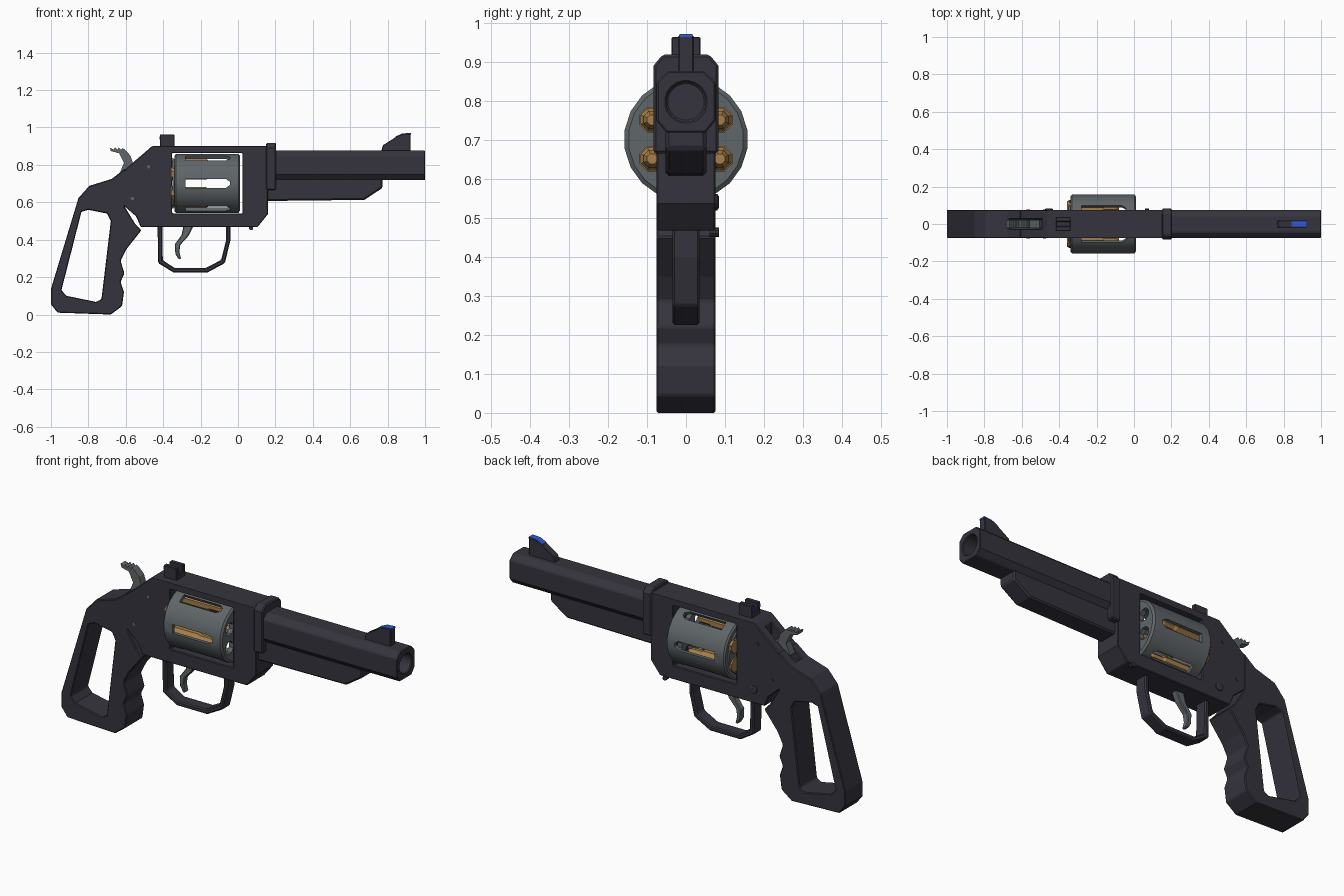
import bpy, bmesh, math
from mathutils import Matrix, Vector


def material(name, rgb):
    m = bpy.data.materials.new(name)
    m.diffuse_color = (*rgb, 1)
    return m


DARK = material("dark gunmetal", (0.036, 0.034, 0.048))
STEEL = material("grey steel", (0.115, 0.132, 0.14))
BRASS = material("brass", (0.38, 0.21, 0.065))
BLUE = material("blue sight paint", (0.03, 0.10, 0.65))


def finish(name, bm, mat, bevel=0.0):
    bmesh.ops.recalc_face_normals(bm, faces=bm.faces[:])
    me = bpy.data.meshes.new(name)
    bm.to_mesh(me)
    bm.free()
    if mat:
        me.materials.append(mat)
    ob = bpy.data.objects.new(name, me)
    bpy.context.collection.objects.link(ob)
    if bevel:
        add_bevel(ob, bevel)
    return ob


def add_bevel(ob, width):
    mod = ob.modifiers.new("edge_bevel", 'BEVEL')
    mod.width = width
    mod.segments = 1
    mod.limit_method = 'ANGLE'
    mod.angle_limit = math.radians(40)


def prism(name, pts, lo, hi, mat, bevel=0.0, axis='Y'):
    """Extrude a flat outline along Y (points x,z) or X (points y,z)."""
    bm = bmesh.new()
    place = (lambda p, d: (p[0], d, p[1])) if axis == 'Y' else (lambda p, d: (d, p[0], p[1]))
    a = [bm.verts.new(place(p, lo)) for p in pts]
    b = [bm.verts.new(place(p, hi)) for p in pts]
    bm.faces.new(a)
    bm.faces.new(b[::-1])
    for i in range(len(pts)):
        j = (i + 1) % len(pts)
        bm.faces.new((a[i], a[j], b[j], b[i]))
    return finish(name, bm, mat, bevel)


def lathe(name, profile, sides, mat, centre, axis='X', loop=False):
    """Spin a (position, radius) profile about an X or Y axis."""
    bm = bmesh.new()
    rings = []
    for d, r in profile:
        ring = []
        for k in range(sides):
            t = 2 * math.pi * (k + 0.5) / sides
            u, v = r * math.cos(t), r * math.sin(t)
            off = Vector((d, u, v)) if axis == 'X' else Vector((u, d, v))
            ring.append(bm.verts.new(Vector(centre) + off))
        rings.append(ring)
    count = len(rings)
    for n in range(count if loop else count - 1):
        a, b = rings[n], rings[(n + 1) % count]
        for k in range(sides):
            j = (k + 1) % sides
            bm.faces.new((a[k], a[j], b[j], b[k]))
    if not loop:
        bm.faces.new(rings[0])
        bm.faces.new(rings[-1])
    return finish(name, bm, mat)


def cut(ob, cutter):
    mod = ob.modifiers.new("cut", 'BOOLEAN')
    mod.operation = 'DIFFERENCE'
    mod.solver = 'EXACT'
    mod.object = cutter
    bpy.context.view_layer.update()
    dg = bpy.context.evaluated_depsgraph_get()
    me = bpy.data.meshes.new_from_object(ob.evaluated_get(dg))
    ob.modifiers.remove(mod)
    ob.data = me
    bpy.data.objects.remove(cutter)


def box(x0, x1, z0, z1):
    return [(x0, z0), (x1, z0), (x1, z1), (x0, z1)]


def smooth(ob, deg=30):
    ob.data.shade_smooth()
    ob.data.set_sharp_from_angle(angle=math.radians(deg))


# Frame with cylinder window
frame = prism("frame", [(-0.46, 0.9), (0.16, 0.9), (0.16, 0.537), (0.104, 0.467), (-0.52, 0.467),
                        (-0.545, 0.525), (-0.61, 0.582), (-0.66, 0.61), (-0.66, 0.725), (-0.605, 0.775)],
              -0.075, 0.075, DARK)
cut(frame, prism("window_cutter", box(-0.352, 0.024, 0.541, 0.864), -0.2, 0.2, None))

# Skeleton grip with finger grooves
grip = prism("grip", [(-0.605, 0.78), (-0.675, 0.725), (-0.795, 0.688), (-0.853, 0.623), (-1, 0.137),
                      (-1, 0.055), (-0.965, 0.01), (-0.68, 0), (-0.62, 0.045), (-0.61, 0.12),
                      (-0.628, 0.174), (-0.607, 0.22), (-0.628, 0.287), (-0.596, 0.35),
                      (-0.517, 0.45), (-0.55, 0.485), (-0.605, 0.575)], -0.076, 0.076, DARK)
cut(grip, prism("grip_cutter", [(-0.837, 0.549), (-0.8, 0.56), (-0.70, 0.54), (-0.68, 0.5),
                                (-0.73, 0.083), (-0.757, 0.067), (-0.917, 0.1), (-0.944, 0.13)],
                -0.2, 0.2, None))

# Hammer slot through the back of frame and grip
for part in (frame, grip):
    cut(part, prism("slot_cutter", [(-0.49, 0.95), (-0.49, 0.8), (-0.58, 0.71), (-0.66, 0.71), (-0.72, 0.82)],
                    -0.026, 0.026, None))
add_bevel(frame, 0.006)
add_bevel(grip, 0.012)

# Collar between frame and barrel
prism("collar", [(-0.083, 0.665), (0.083, 0.665), (0.083, 0.89), (0.06, 0.918), (-0.06, 0.918), (-0.083, 0.89)],
      0.15, 0.203, DARK, 0.006, 'X')

# Barrel with bore
barrel = prism("barrel", [(-0.05, 0.718), (0.05, 0.718), (0.075, 0.748), (0.075, 0.848), (0.045, 0.876),
                          (-0.045, 0.876), (-0.075, 0.848), (-0.075, 0.748)], 0.155, 1.0, DARK, 0, 'X')
cut(barrel, lathe("bore_cutter", [(0.6, 0.051), (1.1, 0.051)], 20, None, (0, 0, 0.797)))
add_bevel(barrel, 0.004)
prism("barrel_underlug", [(0.15, 0.607), (0.676, 0.613), (0.773, 0.677), (0.773, 0.73), (0.15, 0.73)],
      -0.052, 0.052, DARK, 0.008)

# Front sight with painted ramp
prism("front_sight", [(0.765, 0.87), (0.775, 0.905), (0.853, 0.955), (0.88, 0.965), (0.922, 0.967), (0.922, 0.87)],
      -0.02, 0.02, DARK, 0.003)
prism("front_sight_paint", [(0.843, 0.946), (0.843, 0.952), (0.878, 0.968), (0.925, 0.971), (0.925, 0.963),
                            (0.88, 0.961)], -0.017, 0.017, BLUE)

# Notched rear sight with two painted marks
prism("rear_sight", [(-0.037, 0.89), (0.037, 0.89), (0.037, 0.963), (0.013, 0.963), (0.013, 0.925),
                     (-0.013, 0.925), (-0.013, 0.963), (-0.037, 0.963)], -0.418, -0.34, DARK, 0.003, 'X')
for s in (-1, 1):
    prism("rear_sight_paint", [(s * 0.018, 0.935), (s * 0.032, 0.935), (s * 0.032, 0.953), (s * 0.018, 0.953)],
          -0.421, -0.416, BLUE, 0, 'X')

# Hammer with serrated spur
prism("hammer", [(-0.685, 0.892), (-0.68, 0.874), (-0.635, 0.862), (-0.61, 0.81), (-0.635, 0.75), (-0.58, 0.70),
                 (-0.49, 0.78), (-0.56, 0.805), (-0.575, 0.85), (-0.605, 0.882), (-0.617, 0.89), (-0.625, 0.88),
                 (-0.637, 0.893), (-0.645, 0.882), (-0.657, 0.893), (-0.665, 0.882)], -0.021, 0.021, STEEL)

# Trigger guard and trigger
prism("trigger_guard", [(-0.43, 0.475), (-0.427, 0.275), (-0.345, 0.225), (-0.163, 0.225), (-0.07, 0.275),
                        (-0.04, 0.40), (-0.04, 0.475), (-0.063, 0.475), (-0.063, 0.40), (-0.09, 0.292),
                        (-0.17, 0.25), (-0.34, 0.25), (-0.402, 0.29), (-0.405, 0.475)],
      -0.035, 0.035, DARK, 0.006)
prism("trigger", [(-0.29, 0.48), (-0.302, 0.425), (-0.338, 0.375), (-0.335, 0.325), (-0.318, 0.295),
                  (-0.304, 0.297), (-0.314, 0.335), (-0.308, 0.373), (-0.265, 0.42), (-0.235, 0.48)],
      -0.017, 0.017, STEEL, 0.004)

# Hollow cylinder with side slots and six chambers
drum = lathe("cylinder", [(-0.349, 0.02), (-0.349, 0.13), (-0.34, 0.13), (-0.34, 0.15), (-0.332, 0.159),
                          (0.002, 0.159), (0.011, 0.148), (0.011, 0.02), (-0.015, 0.02), (-0.015, 0.14),
                          (-0.315, 0.14), (-0.315, 0.02)], 20, STEEL, (0, 0, 0.701), loop=True)
for k in range(3):
    slot = prism("slot_cutter", [(-0.28, -0.024), (-0.065, -0.024), (-0.042, -0.008), (-0.042, 0.008),
                                 (-0.065, 0.024), (-0.28, 0.024)], -0.25, 0.25, None)
    slot.data.transform(Matrix.Translation((0, 0, 0.701)) @ Matrix.Rotation(k * math.pi / 3, 4, 'X'))
    cut(drum, slot)
for k in range(6):
    t = math.radians(30 + 60 * k)
    c = (0, 0.1 * math.cos(t), 0.701 + 0.1 * math.sin(t))
    cut(drum, lathe("chamber_cutter", [(-0.4, 0.034), (0.1, 0.034)], 8, None, c))
    # Cartridge in each chamber
    lathe("cartridge", [(-0.357, 0.038), (-0.346, 0.038), (-0.346, 0.032), (-0.17, 0.032), (-0.158, 0.025),
                        (-0.10, 0.024), (-0.08, 0.014)], 8, BRASS, c)
smooth(drum)

# Screws on both sides, release knob and pin on the far side
for x, z in ((-0.478, 0.79), (-0.565, 0.62)):
    for s in (-1, 1):
        smooth(lathe("screw", [(s * 0.07, 0.009), (s * 0.0785, 0.009)], 12, STEEL if s < 0 else DARK,
                     (x, 0, z), 'Y'))
smooth(lathe("release_knob", [(0.06, 0.022), (0.08, 0.022), (0.084, 0.016)], 12, DARK, (-0.455, 0, 0.54), 'Y'))
smooth(lathe("frame_pin", [(0.06, 0.012), (0.084, 0.012)], 10, DARK, (0.07, 0, 0.463), 'Y'))
